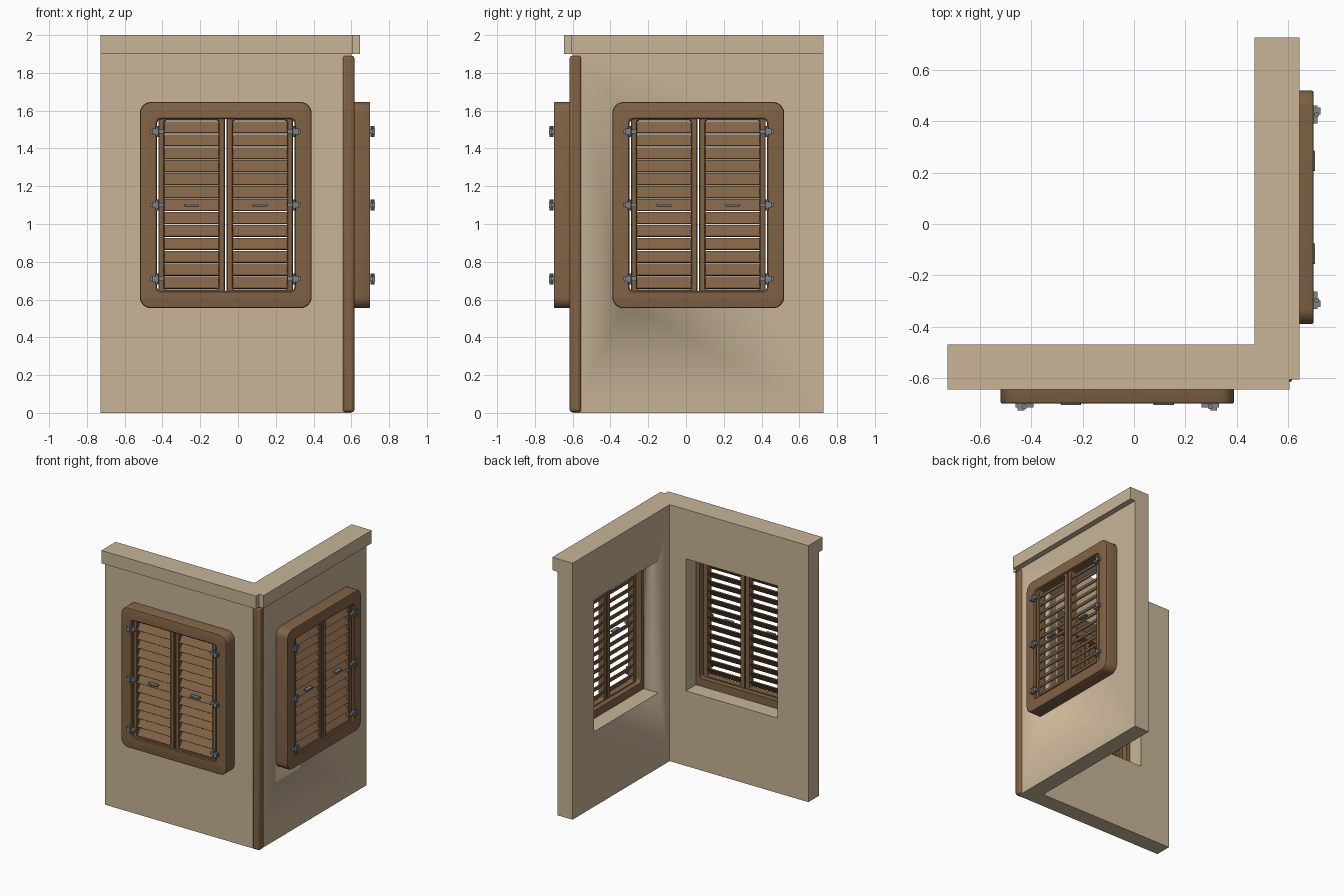
import bpy, bmesh, math
from mathutils import Matrix, Vector

cube = bpy.data.objects.get("Cube")
if cube:
    bpy.data.objects.remove(cube)


def material(name, rgb):
    m = bpy.data.materials.new(name)
    m.use_nodes = True
    m.diffuse_color = (*rgb, 1)
    m.node_tree.nodes["Principled BSDF"].inputs["Base Color"].default_value = (*rgb, 1)
    return m


PLASTER = material("sand plaster", (0.58, 0.46, 0.31))
WOOD = material("brown wood", (0.22, 0.125, 0.06))
METAL = material("grey metal", (0.2, 0.23, 0.26))


def finish(name, bm, mat, place=None, bevel=0):
    bmesh.ops.recalc_face_normals(bm, faces=bm.faces)
    mesh = bpy.data.meshes.new(name)
    bm.to_mesh(mesh)
    bm.free()
    mesh.materials.append(mat)
    ob = bpy.data.objects.new(name, mesh)
    bpy.context.collection.objects.link(ob)
    if place:
        ob.matrix_world = place
    if bevel:
        mod = ob.modifiers.new("bevel", "BEVEL")
        mod.width, mod.segments = bevel, 2
        mod.limit_method = "ANGLE"
    bpy.ops.object.select_all(action="DESELECT")
    ob.select_set(True)
    bpy.context.view_layer.objects.active = ob
    bpy.ops.object.shade_smooth_by_angle(angle=math.radians(35))
    return ob


def add_box(bm, centre, size, tilt=0):
    mat = (Matrix.Translation(centre) @ Matrix.Rotation(tilt, 4, "X")
           @ Matrix.Diagonal((*size, 1)))
    bmesh.ops.create_cube(bm, size=1, matrix=mat)


def extrude_outline(name, points, z0, z1, mat, bevel=0):
    bm = bmesh.new()
    face = bm.faces.new([bm.verts.new((x, y, z0)) for x, y in points])
    top = bmesh.ops.extrude_face_region(bm, geom=[face])["geom"]
    bmesh.ops.translate(bm, vec=(0, 0, z1 - z0),
                        verts=[v for v in top if isinstance(v, bmesh.types.BMVert)])
    return finish(name, bm, mat, bevel=bevel)


def rounded_loop(bm, cx, hw, hh, r, y, steps=6):
    verts = []
    for k, (sx, sz) in enumerate(((1, 1), (-1, 1), (-1, -1), (1, -1))):
        for i in range(steps + 1):
            a = math.pi / 2 * (k + i / steps)
            verts.append(bm.verts.new((cx + sx * (hw - r) + r * math.cos(a), y,
                                       sz * (hh - r) + r * math.sin(a))))
    return verts


def add_ring(bm, cx, hw, hh, r, r_in, profile):
    """Rounded rectangular frame; profile lists (inset, depth) around its section."""
    widest = max(p[0] for p in profile)
    loops = [rounded_loop(bm, cx, hw - i, hh - i, r + (r_in - r) * i / widest, y)
             for i, y in profile]
    n = len(loops[0])
    for a, b in zip(loops, loops[1:] + loops[:1]):
        for i in range(n):
            j = (i + 1) % n
            bm.faces.new((a[i], a[j], b[j], b[i]))


# Window placements: on the front wall and on the wall at the model's left
MID = 1.1
PLACES = {
    "front": Matrix.Translation((-0.065, -0.6, MID)),
    "side": Matrix.Translation((0.6, 0.065, MID)) @ Matrix.Rotation(math.pi / 2, 4, "Z"),
}

# Corner wall with two window openings
END, IN, OUT, LIP = 0.727, 0.47, 0.6, 0.645
wall = extrude_outline("corner_wall", [(-END, -OUT), (OUT, -OUT), (OUT, END),
                                       (IN, END), (IN, -IN), (-END, -IN)], 0, 1.91, PLASTER)
for side, place in PLACES.items():
    bm = bmesh.new()
    add_box(bm, (0, 0.06, 0), (0.79, 0.4, 1.03))
    cutter = finish(side + "_opening_cutter", bm, PLASTER, place)
    cutter.hide_render = True
    cut = wall.modifiers.new("opening", "BOOLEAN")
    cut.object, cut.solver = cutter, "EXACT"
    bpy.context.view_layer.objects.active = wall
    bpy.ops.object.modifier_move_to_index(modifier=cut.name, index=0)
    bpy.ops.object.modifier_apply(modifier=cut.name)
    bpy.data.objects.remove(cutter)

# Coping along the top, notched at the corner
extrude_outline("wall_coping", [(-END, -LIP), (0.605, -LIP), (0.605, -0.605), (LIP, -0.605),
                                (LIP, END), (IN, END), (IN, -IN), (-END, -IN)],
                1.9, 2, PLASTER)

# Wooden corner post
bm = bmesh.new()
add_box(bm, (0.586, -0.586, 0.947), (0.062, 0.062, 1.886))
finish("corner_post", bm, WOOD, bevel=0.014)

for side, place in PLACES.items():
    # Surround
    bm = bmesh.new()
    add_ring(bm, 0, 0.455, 0.546, 0.06, 0.025,
             [(0, 0.005), (0, -0.092), (0.003, -0.098), (0.009, -0.1),
              (0.085, -0.1), (0.091, -0.094), (0.091, 0.005)])
    finish(side + "_window_surround", bm, WOOD, place)

    for label, s in (("left", 1), ("right", -1)):
        # Shutter frame
        cx = s * 0.181
        bm = bmesh.new()
        add_ring(bm, cx, 0.176, 0.48, 0.025, 0.012,
                 [(0, -0.035), (0, -0.082), (0.005, -0.087),
                  (0.028, -0.087), (0.033, -0.082), (0.033, -0.035)])
        finish(f"{side}_{label}_shutter_frame", bm, WOOD, place)

        # Slats, lower edge outward
        bm = bmesh.new()
        for i in range(13):
            add_box(bm, (cx, -0.06, (i - 6) * 0.0685), (0.292, 0.008, 0.074),
                    -math.radians(36))
        finish(f"{side}_{label}_shutter_slats", bm, WOOD, place)

        # Pull handle
        bm = bmesh.new()
        add_box(bm, (cx, -0.09, 0), (0.08, 0.03, 0.013))
        finish(f"{side}_{label}_handle", bm, METAL, place, bevel=0.003)

        # Hinges: leaf, knuckle and pin
        bm = bmesh.new()
        for z in (-0.39, 0, 0.39):
            add_box(bm, (s * 0.362, -0.104, z), (0.07, 0.022, 0.022))
            add_box(bm, (s * 0.375, -0.115, z), (0.026, 0.022, 0.032))
            bmesh.ops.create_cone(bm, cap_ends=True, segments=10, radius1=0.01,
                                  radius2=0.01, depth=0.058,
                                  matrix=Matrix.Translation((s * 0.362, -0.112, z)))
        finish(f"{side}_{label}_hinges", bm, METAL, place)
